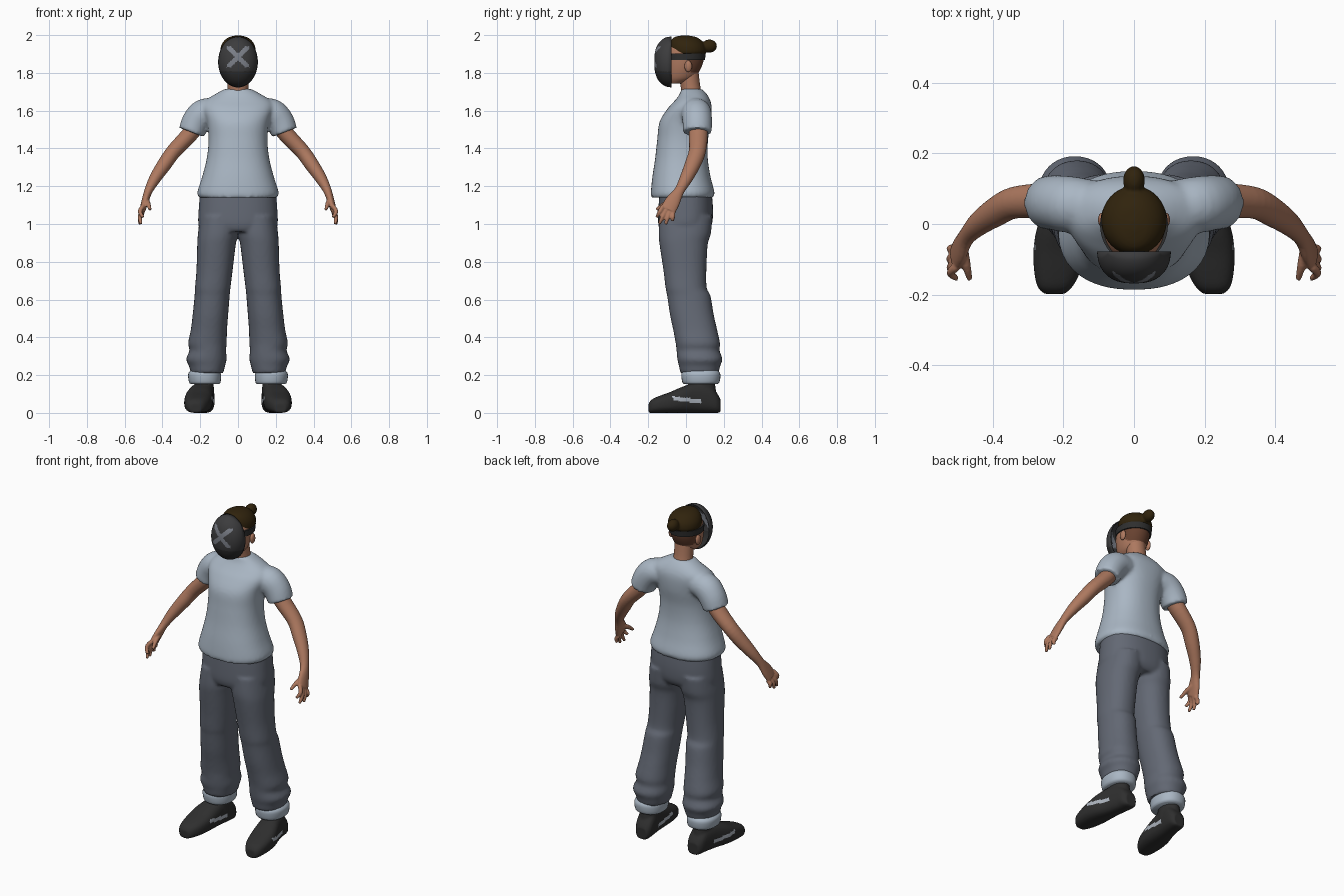
import bpy, bmesh, math
from mathutils import Vector, Matrix

cube = bpy.data.objects.get("Cube")
if cube:
    bpy.data.objects.remove(cube)

X, Y, Z = Vector((1, 0, 0)), Vector((0, 1, 0)), Vector((0, 0, 1))


def material(name, r, g, b):
    m = bpy.data.materials.new(name)
    m.use_nodes = True
    m.diffuse_color = (r, g, b, 1)
    m.node_tree.nodes["Principled BSDF"].inputs["Base Color"].default_value = (r, g, b, 1)
    return m


SHIRT = material("pale_blue_cloth", .40, .47, .55)
PANTS = material("slate_cloth", .125, .14, .175)
SKIN = material("skin", .42, .19, .115)
HAIR = material("dark_brown_hair", .03, .017, .004)
SHAVED = material("shaved_hair", .14, .055, .03)
BLACK = material("black_rubber", .028, .028, .028)
MASK = material("charcoal_mask", .045, .045, .047)
GREY = material("grey_paint", .2, .215, .25)
PATCH = material("shoe_patch", .42, .46, .52)


def spline(rings, sub):
    """Smoothly resample a list of number tuples."""
    r = [Vector(v) for v in rings]
    out = []
    for i in range(len(r) - 1):
        a, b, c, d = r[max(i - 1, 0)], r[i], r[i + 1], r[min(i + 2, len(r) - 1)]
        for k in range(sub):
            t = k / sub
            out.append(b + .5 * t * ((c - a) + t * ((2 * a - 5 * b + 4 * c - d)
                       + t * (3 * (b - c) + d - a))))
    return out + [r[-1]]


def loft(bm, rings, axis=None, ref=X, p=2, sides=32, sub=4, side=1):
    """Skin superellipse sections (x, y, z, radius, radius) along a path."""
    pts = spline(rings, sub)
    pos = [Vector((v[0] * side, v[1], v[2])) for v in pts]
    loops = []
    for i, v in enumerate(pts):
        t = axis or (pos[min(i + 1, len(pos) - 1)] - pos[max(i - 1, 0)]).normalized()
        u = (ref - t * ref.dot(t)).normalized()
        w = t.cross(u)
        loop = []
        for k in range(sides):
            a = 2 * math.pi * k / sides
            c, s = math.cos(a), math.sin(a)
            c = math.copysign(abs(c) ** (2 / p), c)
            s = math.copysign(abs(s) ** (2 / p), s)
            loop.append(bm.verts.new(pos[i] + u * c * v[3] + w * s * v[4]))
        loops.append(loop)
    for a, b in zip(loops, loops[1:]):
        for k in range(sides):
            n = (k + 1) % sides
            bm.faces.new((a[k], a[n], b[n], b[k]))
    bm.faces.new(loops[0])
    bm.faces.new(loops[-1])


def slab(z, x0, x1, y0, y1):
    """Horizontal section from its extents."""
    return ((x0 + x1) / 2, (y0 + y1) / 2, z, (x1 - x0) / 2, (y1 - y0) / 2)


def ball(bm, centre, size):
    m = Matrix.Translation(centre) @ Matrix.Diagonal((*size, 1))
    bmesh.ops.create_uvsphere(bm, u_segments=24, v_segments=16, radius=1, matrix=m)


def finish(bm, name, mats, voxel=0, smooth=3, rule=None, angle=50):
    """Make the object, optionally fusing its volumes into one skin."""
    bmesh.ops.recalc_face_normals(bm, faces=bm.faces)
    me = bpy.data.meshes.new(name)
    bm.to_mesh(me)
    bm.free()
    ob = bpy.data.objects.new(name, me)
    bpy.context.collection.objects.link(ob)
    if voxel:
        r = ob.modifiers.new("fuse", "REMESH")
        r.mode, r.voxel_size = "VOXEL", voxel
        s = ob.modifiers.new("soften", "SMOOTH")
        s.factor, s.iterations = .5, smooth
        bpy.context.view_layer.update()
        dg = bpy.context.evaluated_depsgraph_get()
        me = bpy.data.meshes.new_from_object(ob.evaluated_get(dg))
        ob.modifiers.clear()
        ob.data = me
    me.materials.clear()
    for m in mats:
        me.materials.append(m)
    for f in me.polygons:
        f.material_index = rule(f) if rule else 0
    bpy.ops.object.select_all(action="DESELECT")
    ob.select_set(True)
    bpy.context.view_layer.objects.active = ob
    bpy.ops.object.shade_smooth_by_angle(angle=math.radians(angle))
    return ob


# Shirt: torso and two short sleeves
bm = bmesh.new()
torso = [(1.14, .208, -.185, .145), (1.17, .215, -.186, .15), (1.25, .19, -.178, .13),
         (1.35, .165, -.163, .115), (1.45, .156, -.152, .117), (1.54, .165, -.14, .132),
         (1.61, .188, -.098, .136), (1.65, .178, -.062, .13), (1.685, .125, -.035, .112),
         (1.715, .07, -.025, .085)]
loft(bm, [slab(z, -w, w, a, b) for z, w, a, b in torso], Z, p=2.3, sides=48)
for s in (1, -1):
    loft(bm, [(.12, .05, 1.595, .075, .07), (.18, .055, 1.585, .08, .078),
              (.222, .06, 1.54, .078, .076), (.246, .06, 1.485, .076, .07)], ref=Y, side=s)
finish(bm, "shirt", [SHIRT], voxel=.01, smooth=4)

# Trousers: hips and two baggy legs
bm = bmesh.new()
loft(bm, [slab(1.18, -.2, .2, -.14, .135), slab(1.08, -.208, .208, -.146, .143),
          slab(1.0, -.21, .21, -.147, .138), slab(.96, -.19, .19, -.135, .115)],
     Z, p=2.3, sides=48)
leg = [(1.04, .0, .2, -.14, .14), (.95, .0, .212, -.145, .132), (.89, .012, .216, -.14, .115),
       (.757, .028, .22, -.12, .108), (.66, .04, .228, -.108, .11), (.62, .044, .23, -.1, .13),
       (.52, .052, .24, -.085, .147), (.44, .058, .25, -.068, .165), (.37, .06, .264, -.055, .18),
       (.33, .063, .257, -.05, .178), (.285, .06, .275, -.046, .193),
       (.25, .068, .26, -.038, .182), (.21, .078, .25, -.03, .172)]
for s in (1, -1):
    loft(bm, [slab(*r) for r in leg], Z, p=2.2, side=s)
finish(bm, "trousers", [PANTS], voxel=.01)


def shoe_paint(f):
    c = f.center
    mid = .068 - .12 * (c.y - .01)
    return int(abs(f.normal.x) > .5 and -.07 < c.y < .08 and abs(c.z - mid) < .011)


for s, word in ((1, "left"), (-1, "right")):
    # Arm with palm, fingers and thumb
    bm = bmesh.new()
    loft(bm, [(.2, .06, 1.55, .05, .045), (.26, .065, 1.47, .05, .044),
              (.34, .06, 1.385, .045, .04), (.39, .035, 1.315, .042, .038),
              (.44, 0, 1.24, .034, .031), (.474, -.036, 1.175, .027, .022),
              (.492, -.07, 1.12, .04, .019), (.505, -.095, 1.075, .042, .016)],
         ref=Y, side=s)
    fingers = [(-.122, 1.095, .502, -.155, 1.035), (-.104, 1.08, .514, -.142, 1.0),
               (-.086, 1.07, .52, -.108, .998), (-.068, 1.06, .515, -.072, 1.015)]
    for y, z, tx, ty, tz in fingers:
        loft(bm, [(.503, y, z, .012, .012), (.519, (y + ty) / 2, (z + tz) / 2, .012, .012),
                  (tx, ty, tz, .008, .008)], ref=Y, sides=12, side=s)
    loft(bm, [(.486, -.065, 1.125, .016, .015), (.475, -.115, 1.105, .013, .013),
              (.465, -.157, 1.075, .008, .008)], ref=X, sides=12, side=s)
    finish(bm, word + "_arm", [SKIN], voxel=.005, smooth=2)

    # Light turned-up cuff and bare ankle
    bm = bmesh.new()
    loft(bm, [slab(.152, .1, .25, -.01, .165), slab(.165, .092, .26, -.02, .178),
              slab(.205, .09, .264, -.025, .182), slab(.225, .1, .25, -.015, .17)],
         Z, p=2.2, side=s)
    finish(bm, word + "_cuff", [SHIRT])
    bm = bmesh.new()
    loft(bm, [slab(.1, .135, .22, .03, .145), slab(.2, .135, .22, .03, .145)], Z, side=s)
    finish(bm, word + "_ankle", [SKIN])

    # Shoe with painted side patches
    bm = bmesh.new()
    foot = [(-.198, .225, .028, .05), (-.18, .224, .048, .072), (-.14, .218, .064, .09),
            (-.08, .212, .073, .112), (-.02, .205, .072, .138), (.05, .192, .062, .16),
            (.12, .18, .056, .15), (.16, .176, .05, .11), (.182, .174, .035, .075)]
    loft(bm, [(x, y, h / 2, w, h / 2) for y, x, w, h in foot], Y, p=2.7, side=s)
    loft(bm, [slab(.08, .125, .235, .0, .165), slab(.178, .13, .23, .02, .15)], Z, side=s)
    finish(bm, word + "_shoe", [BLACK, PATCH], voxel=.007, rule=shoe_paint)

    # Ear
    bm = bmesh.new()
    ball(bm, (s * .09, .012, 1.835), (.012, .02, .03))
    finish(bm, word + "_ear", [SKIN])

# Neck
bm = bmesh.new()
loft(bm, [(0, .035, 1.66, .062, .06), (0, .025, 1.72, .055, .052),
          (0, .012, 1.8, .055, .055)], Z)
finish(bm, "neck", [SKIN])

# Head, shaved around the back and sides
bm = bmesh.new()
skull = [(1.745, .04, -.095, -.01), (1.77, .063, -.11, .045), (1.81, .078, -.115, .072),
         (1.86, .086, -.115, .092), (1.91, .086, -.105, .095), (1.95, .074, -.08, .08),
         (1.97, .05, -.05, .05)]
loft(bm, [slab(z, -w, w, a, b) for z, w, a, b in skull], Z, sides=48, sub=6)
finish(bm, "head", [SKIN, SHAVED],
       rule=lambda f: int(f.center.z > 1.80 and f.center.y > .02))

# Hair cap with a bun
bm = bmesh.new()
cap = [(1.9, .088, -.085, .1), (1.915, .093, -.088, .108), (1.945, .089, -.088, .102),
       (1.972, .072, -.08, .082), (1.99, .045, -.06, .052), (1.998, .012, -.02, .01)]
loft(bm, [slab(z, -w, w, a, b) for z, w, a, b in cap], Z)
ball(bm, (0, .124, 1.942), (.031, .04, .035))
finish(bm, "hair", [HAIR], voxel=.006, smooth=2)

# Mask strap
bm = bmesh.new()
loft(bm, [slab(1.868, -.094, .094, -.11, .1), slab(1.903, -.096, .096, -.11, .105)], Z, sides=48)
finish(bm, "mask_strap", [BLACK])

# Domed face mask with a painted cross and a darker chin
bm = bmesh.new()
bmesh.ops.create_grid(bm, x_segments=64, y_segments=64, size=1)
for v in bm.verts:
    a, b = v.co.x, v.co.y
    x, z = a * math.sqrt(1 - b * b / 2), b * math.sqrt(1 - a * a / 2)
    r = min(1, math.hypot(x, z))
    v.co = (x * .105, -.078 - .09 * math.sqrt(1 - r ** 2.6), 1.858 + z * .135)


def mask_paint(f):
    x, z = abs(f.center.x), f.center.z
    h = abs(z - 1.885)
    if f.center.y < -.1 and abs(x - h) < .017 and x < .06 and h < .056:
        return 1
    return 2 if z < 1.808 else 0


mask = finish(bm, "face_mask", [MASK, GREY, BLACK], rule=mask_paint)
if sum(f.normal.y for f in mask.data.polygons) > 0:
    mask.data.flip_normals()
shell = mask.modifiers.new("thickness", "SOLIDIFY")
shell.thickness = .006
